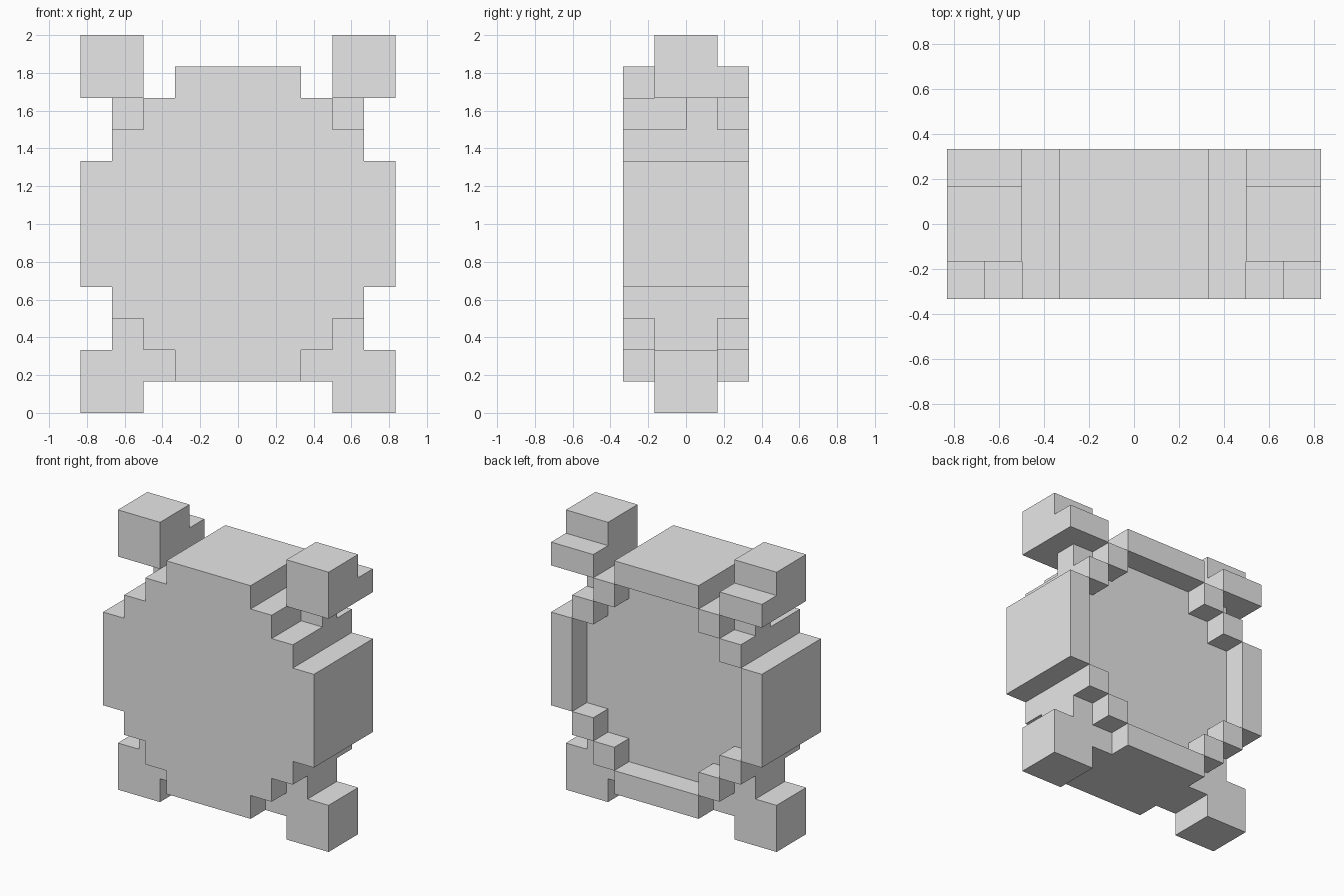
import bpy
from mathutils import Vector

cube = bpy.data.objects.get("Cube")
if cube:
    bpy.data.objects.remove(cube, do_unlink=True)

U = 1 / 6  # one block of the model's grid

grey = bpy.data.materials.new("light_grey")
grey.use_nodes = True
COLOUR = (0.8, 0.8, 0.8, 1)
grey.diffuse_color = COLOUR
grey.node_tree.nodes["Principled BSDF"].inputs["Base Color"].default_value = COLOUR


def solid(name, outline, y0, y1):
    """Extrude an (x, z) outline between two depths, in grid units."""
    n = len(outline)
    verts = [Vector((x, y, z)) * U for y in (y0, y1) for x, z in outline]
    faces = [list(range(n)), list(range(2 * n - 1, n - 1, -1))]
    faces += [(i, i + n, (i + 1) % n + n, (i + 1) % n) for i in range(n)]
    # Outlines run anticlockwise as seen from the front
    mesh = bpy.data.meshes.new(name)
    mesh.from_pydata(verts, [], faces)
    mesh.materials.append(grey)
    obj = bpy.data.objects.new(name, mesh)
    bpy.context.collection.objects.link(obj)
    return obj


def box_outline(x0, x1, z0, z1):
    return [(x0, z0), (x1, z0), (x1, z1), (x0, z1)]


def pair(name, x0, x1, z0, z1, y0, y1):
    """Matching blocks on the left (+x) and right (-x)."""
    solid("left_" + name, box_outline(x0, x1, z0, z1), y0, y1)
    solid("right_" + name, box_outline(-x1, -x0, z0, z1), y0, y1)


# Stepped round outlines, built from one quadrant around the centre height
MID = 6
outer = [(5, 2), (4, 2), (4, 3), (3, 3), (3, 4), (2, 4), (2, 5)]
inner = [(4, 2), (3, 2), (3, 3), (2, 3), (2, 4)]


def full_outline(quadrant):
    top = quadrant + [(-x, z) for x, z in reversed(quadrant)]
    return [(x, MID + z) for x, z in top] + [(-x, MID - z) for x, z in top]


# Thick disc body with a raised rim framing the recessed back
body = solid("body", full_outline(outer), -2, 2)
recess = solid("recess_cutter", full_outline(inner), 1, 3)
recess.hide_render = True
recess.hide_set(True)
cut = body.modifiers.new("back_recess", "BOOLEAN")
cut.operation = "DIFFERENCE"
cut.solver = "EXACT"
cut.object = recess

# Bake the recess, then drop the cutter
bpy.context.view_layer.update()
baked = bpy.data.meshes.new_from_object(
    body.evaluated_get(bpy.context.evaluated_depsgraph_get()))
body.modifiers.clear()
body.data = baked
bpy.data.objects.remove(recess, do_unlink=True)

# Upper corner blocks, each with a low step at the back and a thin link
pair("upper_block", 3, 5, 10, 12, -1, 1)
pair("upper_block_step", 3, 5, 10, 11, 1, 2)
pair("upper_link", 3, 4, 9, 10, 0, 1)

# Feet with the blocks that join them to the body
pair("foot", 3, 5, 0, 2, -1, 1)
pair("foot_outer_link", 3, 4, 2, 3, -1, 1)
pair("foot_inner_link", 2, 3, 1, 2, -1, 1)
